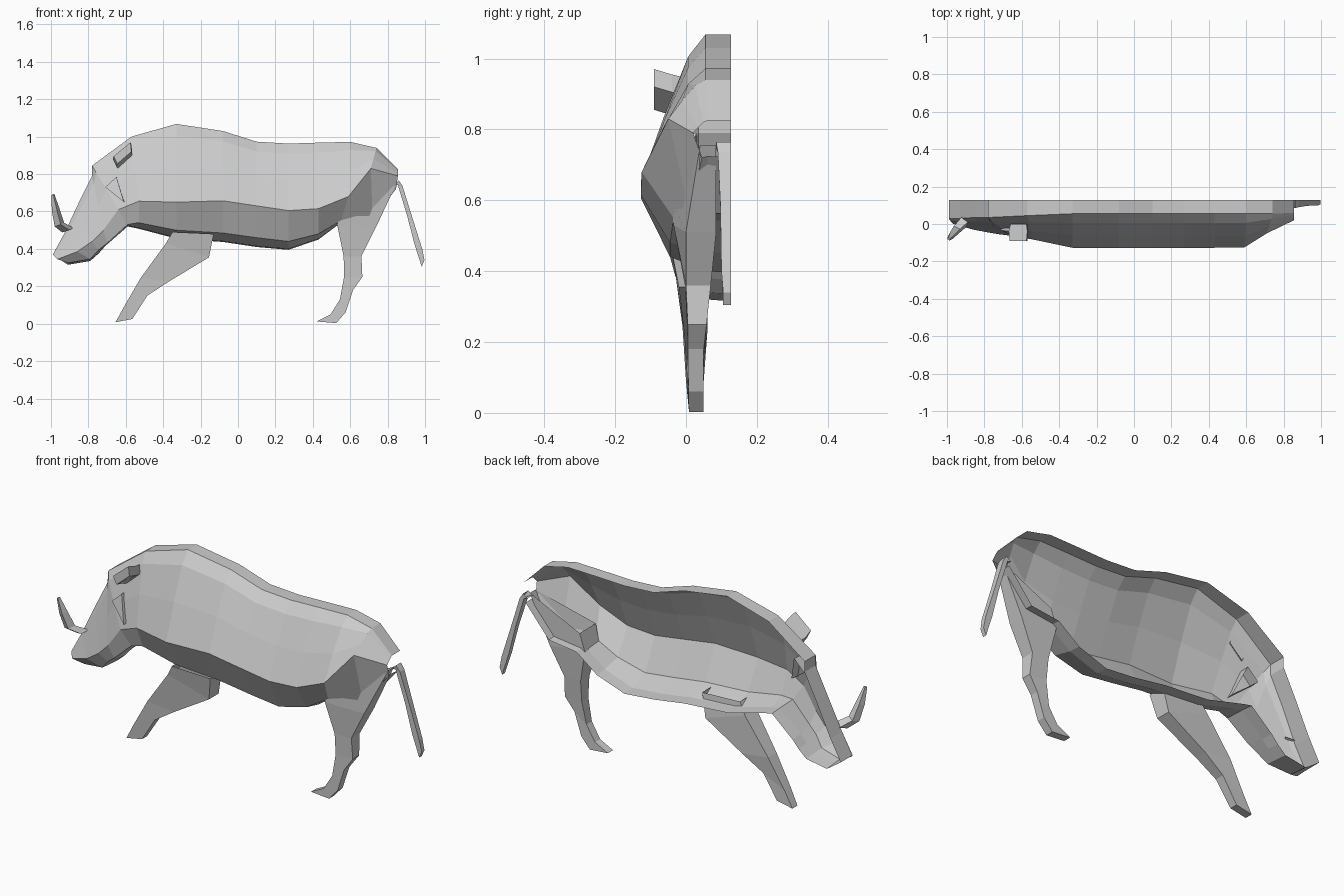
import bpy, bmesh
from mathutils import Vector

SEAM = 0.127  # open edge of the half shell


def loft(name, rings, closed=True, caps=(False, False)):
    bm = bmesh.new()
    rows = [[bm.verts.new(p) for p in r] for r in rings]
    n = len(rows[0])
    for a, b in zip(rows, rows[1:]):
        for i in range(n if closed else n - 1):
            j = (i + 1) % n
            bm.faces.new((a[i], a[j], b[j], b[i]))
    for row, cap in zip((rows[0], rows[-1]), caps):
        if cap:
            bm.faces.new(row)
    bmesh.ops.recalc_face_normals(bm, faces=bm.faces[:])
    # an open shell must face outwards, away from the seam
    if not closed and sum(f.normal.y * f.calc_area() for f in bm.faces) > 0:
        bmesh.ops.reverse_faces(bm, faces=bm.faces[:])
    me = bpy.data.meshes.new(name)
    bm.to_mesh(me)
    bm.free()
    ob = bpy.data.objects.new(name, me)
    bpy.context.collection.objects.link(ob)
    return ob


def half_section(top, wide, low, bot, yt, yw, yl):
    """Open half ring: flat back strip, bulging flank, belly, flat belly strip."""
    def flank(fy, fz):
        return (top[0] + (wide[0] - top[0]) * fz, yt + (yw - yt) * fy,
                top[1] + (wide[1] - top[1]) * fz)
    return [(top[0], SEAM, top[1]), (top[0], yt, top[1]),
            flank(0.27, 0.15), flank(0.64, 0.55), (wide[0], yw, wide[1]),
            (low[0], yl, low[1]), (bot[0], 0.06, bot[1] + .005), (bot[0], SEAM, bot[1])]


def limb(name, stations, caps=(False, True)):
    """Four-sided tube from front point, back point, front outer y, back outer y, inner y."""
    return loft(name, [[(f[0], yf, f[1]), (b[0], yb, b[1]),
                        (b[0], y1, b[1]), (f[0], y1, f[1])]
                       for f, b, yf, yb, y1 in stations], caps=caps)


# torso
neck = half_section((-.57, 1.0), (-.53, .655), (-.53, .54), (-.54, .51), .045, -.085, -.035)
torso = [neck]
for x, zt, zw, zl, zb in [(-.33, 1.068, .65, .5, .455), (-.08, 1.03, .657, .485, .437),
                          (.1, .973, .63, .46, .41), (.27, .963, .605, .44, .395),
                          (.43, .968, .615, .48, .45)]:
    torso.append(half_section((x, zt), (x, zw), (x, zl), (x, zb), .055, -.127, -.045))
torso += [
    half_section((.6, .972), (.59, .68), (.55, .55), (.55, .54), .055, -.125, -.035),
    half_section((.74, .94), (.71, .83), (.72, .56), (.71, .56), .055, -.05, .01),
    half_section((.855, .825), (.855, .79), (.845, .72), (.845, .72), .06, .02, .045),
]
loft("torso", torso, closed=False)

# head
loft("head", [
    neck,
    half_section((-.78, .845), (-.64, .61), (-.59, .53), (-.59, .52), .035, -.065, -.045),
    half_section((-.78, .79), (-.72, .5), (-.7, .43), (-.71, .415), .035, -.055, -.03),
    half_section((-.85, .65), (-.78, .44), (-.745, .395), (-.745, .375), .035, -.045, -.02),
    half_section((-.93, .48), (-.86, .385), (-.79, .345), (-.79, .335), .03, -.03, 0),
    half_section((-.99, .37), (-.965, .345), (-.91, .325), (-.91, .315), .03, 0, .02),
], closed=False, caps=(False, True))

# legs
limb("front_leg", [
    ((-.35, .49), (-.13, .48), -.05, -.045, .05), ((-.385, .43), (-.155, .355), -.035, -.02, .06),
    ((-.52, .245), (-.37, .225), -.01, -.005, .06), ((-.61, .09), (-.485, .15), 0, 0, .05),
    ((-.655, .008), (-.565, .025), .008, .008, .05)])
limb("rear_leg", [
    ((.56, .62), (.85, .755), -.05, .04, .085), ((.53, .53), (.735, .51), -.035, 0, .085),
    ((.565, .36), (.66, .36), -.003, 0, .07), ((.567, .25), (.665, .25), .003, .005, .058),
    ((.545, .13), (.615, .18), .005, .005, .05), ((.495, .05), (.575, .06), .007, .007, .05),
    ((.42, .012), (.525, .003), .008, .008, .05)])

# tail
limb("tail", [
    ((.835, .745), (.86, .765), .085, .085, SEAM), ((.855, .74), (.88, .735), .09, .09, SEAM),
    ((.905, .575), (.925, .59), .097, .097, SEAM), ((.945, .42), (.985, .40), .1, .1, SEAM),
    ((.982, .305), (.997, .34), .105, .105, SEAM)])

# tusk
tusk = []
for c, r in [((-.91, .01, .5), .03), ((-.955, -.035, .53), .025),
             ((-.975, -.06, .61), .02), ((-.99, -.08, .69), .008)]:
    tusk.append([Vector(c) + Vector(d) * r for d in
                 ((1, .3, .4), (-.3, 1, 0), (-1, -.3, -.4), (.3, -1, 0))])
loft("tusk", tusk, caps=(True, True))

# ear and cheek wart: triangular and boxy stubs on the side of the head
loft("ear", [[(x0, y, z0), (x1, y, z0 + .075), (x1 + .005, y, z0 + .025), (x0 + .02, y, z0 - .04)]
             for y, x0, x1, z0 in [(.0, -.66, -.575, .87), (-.04, -.67, -.57, .88),
                                   (-.09, -.665, -.575, .895)]], caps=(False, True))
loft("cheek_wart", [
    [(-.71, .03, .73), (-.65, .03, .79), (-.6, -.02, .65)],
    [(-.71, -.035, .73), (-.65, -.04, .785), (-.61, -.08, .65)]],
    caps=(False, True))
